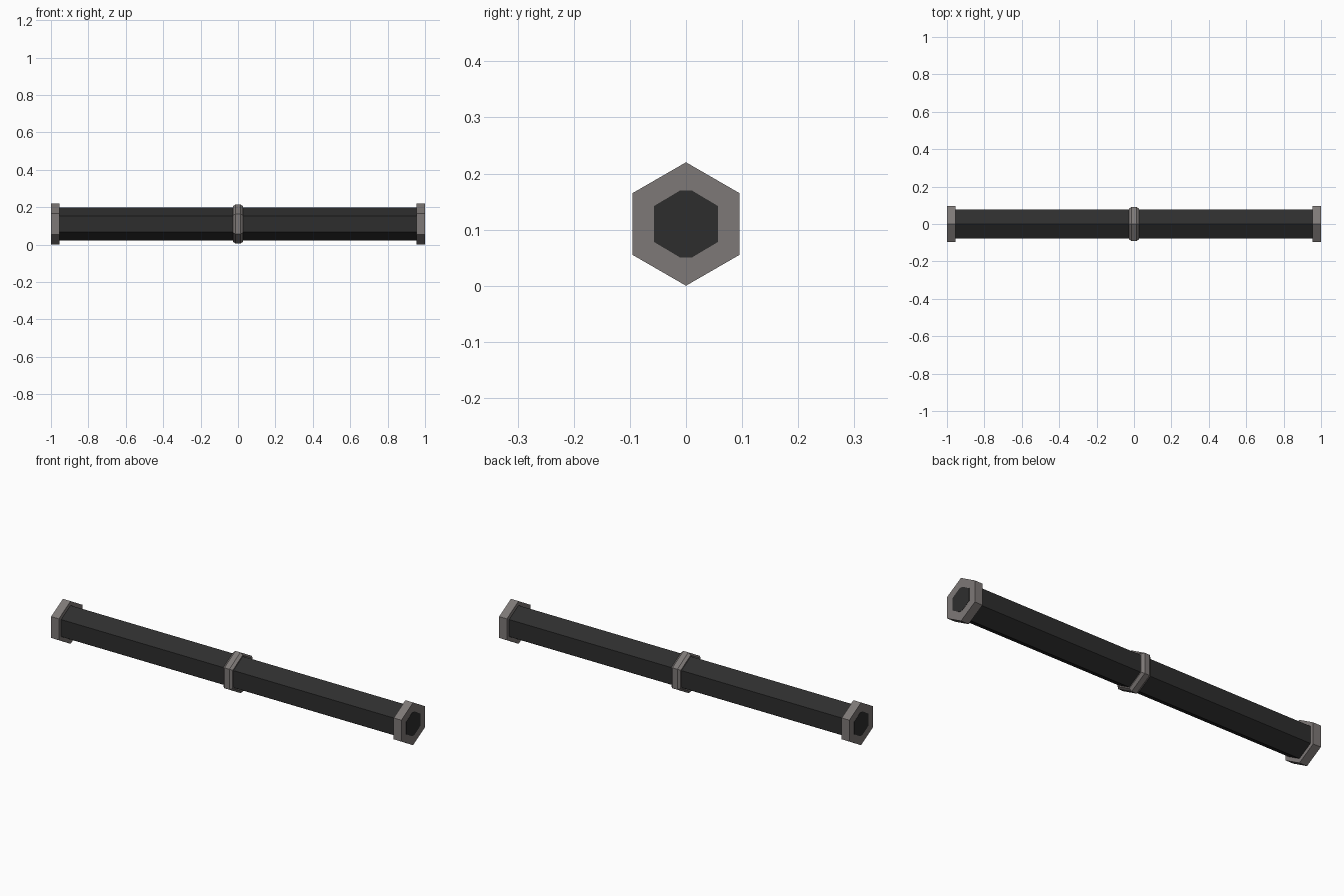
import bpy, bmesh, math

if "Cube" in bpy.data.objects:
    bpy.data.objects.remove(bpy.data.objects["Cube"])

CZ = 0.11  # height of the pipe axis


def material(name, rgb):
    m = bpy.data.materials.new(name)
    m.diffuse_color = (*rgb, 1)
    m.use_nodes = True
    m.node_tree.nodes["Principled BSDF"].inputs["Base Color"].default_value = m.diffuse_color
    return m


dark = material("dark_pipe", (0.027, 0.027, 0.027))
grey = material("warm_grey", (0.208, 0.190, 0.184))


def hexagon(r):
    return [(r * math.sin(math.tau * i / 6), r * math.cos(math.tau * i / 6)) for i in range(6)]


def loft(name, sections, mat):
    """Closed solid through (x, outline) sections along the x axis."""
    bm = bmesh.new()
    rings = [[bm.verts.new((x, y, CZ + z)) for y, z in pts] for x, pts in sections]
    for a, b in zip(rings, rings[1:]):
        n = len(a)
        for i in range(n):
            bm.faces.new((a[i], a[(i + 1) % n], b[(i + 1) % n], b[i]))
    bm.faces.new(rings[0])
    bm.faces.new(rings[-1])
    bmesh.ops.recalc_face_normals(bm, faces=bm.faces)
    me = bpy.data.meshes.new(name)
    bm.to_mesh(me)
    bm.free()
    me.materials.append(mat)
    ob = bpy.data.objects.new(name, me)
    bpy.context.collection.objects.link(ob)
    return ob


# Main hexagonal pipe
loft("pipe", [(-0.97, hexagon(0.088)), (0.97, hexagon(0.088))], dark)

# Chamfered middle joint
loft("middle_ring", [(x, hexagon(r)) for x, r in
                     ((-0.027, 0.094), (-0.014, 0.105), (0.014, 0.105), (0.027, 0.094))], grey)

# End flanges with a dark painted opening (hexagon with clipped points)
opening = [(-0.01, 0.06), (0.01, 0.06), (0.057, 0.032), (0.057, -0.032),
           (0.01, -0.06), (-0.01, -0.06), (-0.057, -0.032), (-0.057, 0.032)]
for side, s in (("left", -1), ("right", 1)):
    loft(side + "_flange", [(s * 0.955, hexagon(0.11)), (s * 0.999, hexagon(0.11))], grey)
    loft(side + "_opening", [(s * 0.997, opening), (s * 1.0, opening)], dark)
